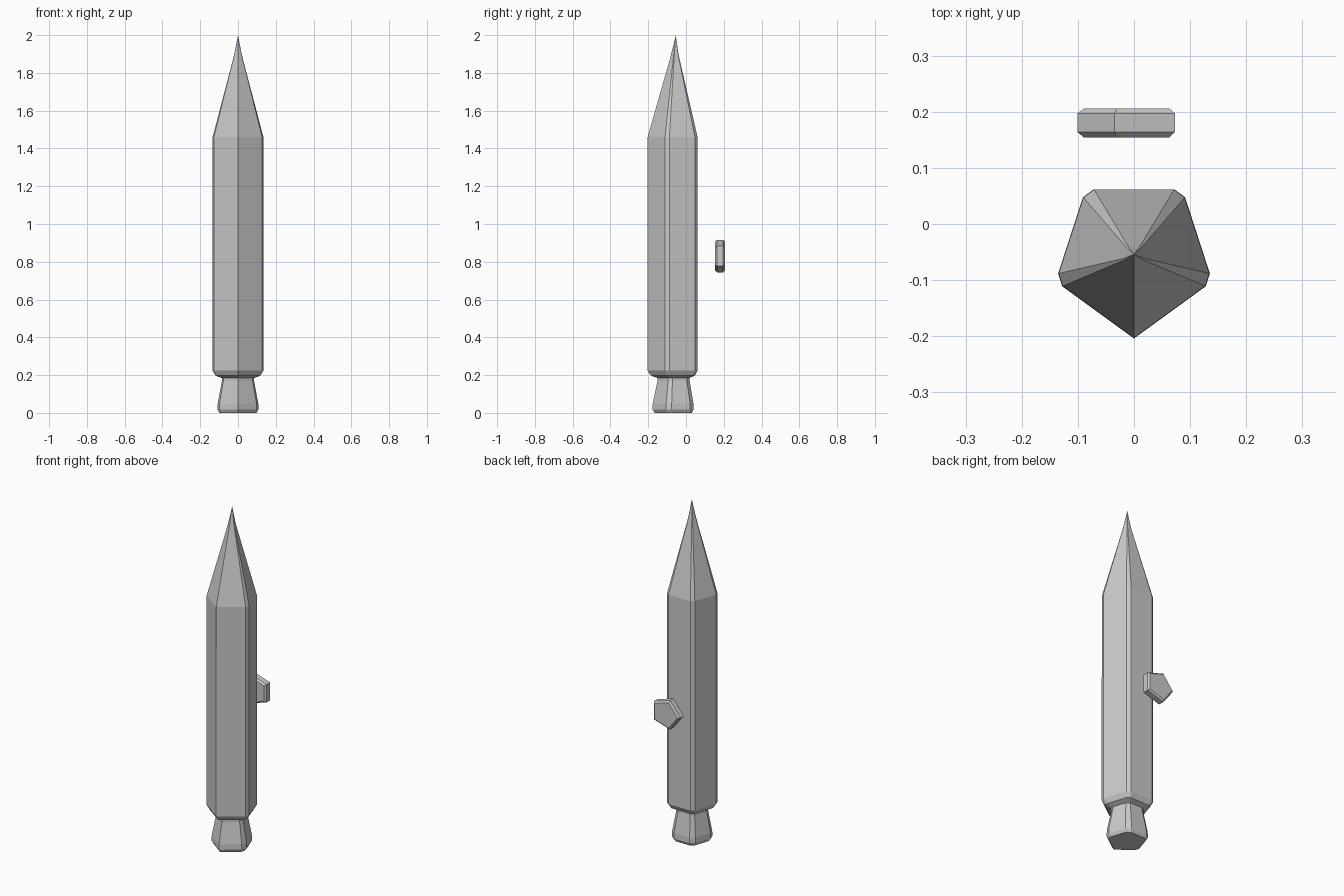
import bpy, bmesh
from math import sin, cos, pi
from mathutils import Vector

if "Cube" in bpy.data.objects:
    bpy.data.objects.remove(bpy.data.objects["Cube"])

AXIS_Y = -0.057


def pentagon(radius, chamfer):
    """Pentagon with one sharp corner to the front and four chamfered corners."""
    c = [Vector((sin(2 * pi * i / 5), -cos(2 * pi * i / 5))) * radius for i in range(5)]
    pts = [c[0]]
    for i in range(1, 5):
        for j in (i - 1, (i + 1) % 5):
            pts.append(c[i] + (c[j] - c[i]).normalized() * chamfer * radius)
    return pts


def loft(name, rings, apex=None, cap_bottom=False, chamfer=0.10):
    """Skin (radius, z) pentagon rings, optionally closing to a point."""
    bm = bmesh.new()
    loops = []
    for r, z in rings:
        loops.append([bm.verts.new((p.x, p.y + AXIS_Y, z)) for p in pentagon(r, chamfer)])
    n = len(loops[0])
    for a, b in zip(loops, loops[1:]):
        for i in range(n):
            j = (i + 1) % n
            bm.faces.new((a[i], a[j], b[j], b[i]))
    if apex:
        top = bm.verts.new(apex)
        for i in range(n):
            bm.faces.new((loops[-1][i], loops[-1][(i + 1) % n], top))
    if cap_bottom:
        bm.faces.new(list(reversed(loops[0])))
    return finish(name, bm)


def finish(name, bm):
    bmesh.ops.recalc_face_normals(bm, faces=bm.faces)
    me = bpy.data.meshes.new(name)
    bm.to_mesh(me)
    bm.free()
    ob = bpy.data.objects.new(name, me)
    bpy.context.collection.objects.link(ob)
    return ob


# Flared end piece
loft("eraser", [(0.108, 0.0), (0.12, 0.018), (0.119, 0.05), (0.094, 0.17), (0.094, 0.185)],
     cap_bottom=True, chamfer=0.16)

# Long five-sided shaft with a rounded lower shoulder
loft("barrel", [(0.094, 0.185), (0.128, 0.197), (0.147, 0.225), (0.146, 1.46)])

# Sharpened end, tapering to a thin point
loft("sharpened_tip", [(0.146, 1.46), (0.112, 1.58), (0.032, 1.86), (0.019, 1.91)],
     apex=(0, AXIS_Y + 0.003, 2.0))

# Floating five-sided plate behind the shaft, point towards -x
bm = bmesh.new()
levels = [(0.154, 0.084), (0.164, 0.096), (0.197, 0.096), (0.206, 0.084)]
loops = []
for y, r in levels:
    loops.append([bm.verts.new((-0.005 - r * cos(2 * pi * i / 5), y,
                                0.83 + 0.94 * r * sin(2 * pi * i / 5))) for i in range(5)])
for a, b in zip(loops, loops[1:]):
    for i in range(5):
        j = (i + 1) % 5
        bm.faces.new((a[i], a[j], b[j], b[i]))
bm.faces.new(loops[0])
bm.faces.new(loops[-1])
finish("back_plate", bm)
